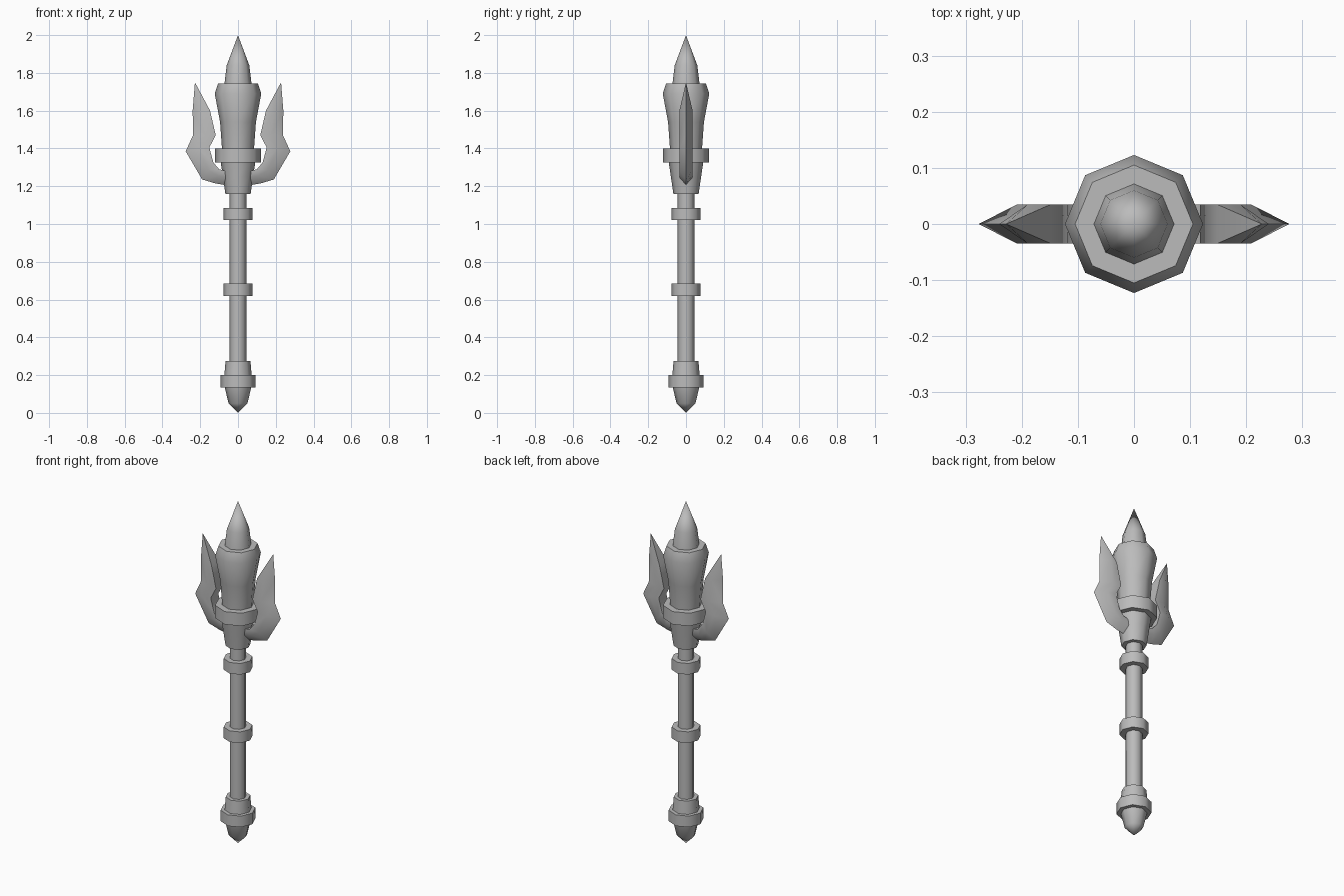
import bpy, bmesh, math
from mathutils import Vector

if "Cube" in bpy.data.objects:
    bpy.data.objects.remove(bpy.data.objects["Cube"])

SIDES = 8
grey = bpy.data.materials.new("plain grey")
grey.use_nodes = True
colour = (0.5, 0.5, 0.5, 1)
grey.diffuse_color = colour
grey.node_tree.nodes["Principled BSDF"].inputs["Base Color"].default_value = colour


def finish(bm, name, angle):
    bmesh.ops.recalc_face_normals(bm, faces=bm.faces)
    mesh = bpy.data.meshes.new(name)
    bm.to_mesh(mesh)
    bm.free()
    mesh.materials.append(grey)
    obj = bpy.data.objects.new(name, mesh)
    bpy.context.collection.objects.link(obj)
    bpy.ops.object.select_all(action='DESELECT')
    obj.select_set(True)
    bpy.context.view_layer.objects.active = obj
    bpy.ops.object.shade_smooth_by_angle(angle=math.radians(angle))
    return obj


def loft(bm, rings):
    """Skin a list of rings; a ring of one vertex is a point, other ends are capped."""
    for low, high in zip(rings, rings[1:]):
        n = max(len(low), len(high))
        for i in range(n):
            j = (i + 1) % n
            if len(low) == 1:
                bm.faces.new((low[0], high[j], high[i]))
            elif len(high) == 1:
                bm.faces.new((low[i], low[j], high[0]))
            else:
                bm.faces.new((low[i], low[j], high[j], high[i]))
    for ring in (rings[0], rings[-1]):
        if len(ring) > 2:
            bm.faces.new(ring)


def lathe(name, profile):
    """Eight-sided turned part from (radius, height) points."""
    bm = bmesh.new()
    rings = []
    for r, z in profile:
        count = SIDES if r else 1
        rings.append([bm.verts.new((r * math.cos(math.tau * i / SIDES),
                                    r * math.sin(math.tau * i / SIDES), z))
                      for i in range(count)])
    loft(bm, rings)
    return finish(bm, name, 50)


def band(name, r, bottom, top):
    return lathe(name, [(r, bottom), (r, top)])


# Handle
lathe("pommel", [(0, 0.01 - 0.01), (0.05, 0.05), (0.07, 0.135)])
band("pommel_ring", 0.093, 0.135, 0.2)
lathe("pommel_collar", [(0.072, 0.2), (0.066, 0.275)])
band("shaft", 0.044, 0.27, 1.17)
band("lower_shaft_ring", 0.077, 0.62, 0.685)
band("upper_shaft_ring", 0.077, 1.02, 1.085)

# Head
lathe("socket", [(0.067, 1.16), (0.08, 1.25), (0.092, 1.33)])
band("head_ring", 0.123, 1.325, 1.4)
lathe("head_body", [(0.085, 1.4), (0.095, 1.54), (0.123, 1.69), (0.105, 1.745)])
lathe("spike", [(0.072, 1.74), (0.06, 1.84), (0, 2.0)])

# Curved side prongs: (outer edge, inner edge) pairs in the x-z plane
stations = [((0.06, 1.205), (0.06, 1.28)),
            ((0.12, 1.215), (0.10, 1.29)),
            ((0.19, 1.236), (0.13, 1.325)),
            ((0.277, 1.385), (0.152, 1.405)),
            ((0.238, 1.47), (0.118, 1.47)),
            ((0.24, 1.6), (0.148, 1.6))]
HALF = 0.035
for side, label in ((1, "left_prong"), (-1, "right_prong")):
    bm = bmesh.new()
    rings = []
    for outer, inner in stations:
        o = Vector((side * outer[0], 0, outer[1]))
        n = Vector((side * inner[0], 0, inner[1]))
        across = Vector((0, HALF, 0))
        mid = n.lerp(o, 0.45)
        rings.append([bm.verts.new(p) for p in
                      (o, mid + across, n + across, n - across, mid - across)])
    rings.append([bm.verts.new((side * 0.228, 0, 1.75))])
    loft(bm, rings)
    finish(bm, label, 45)
